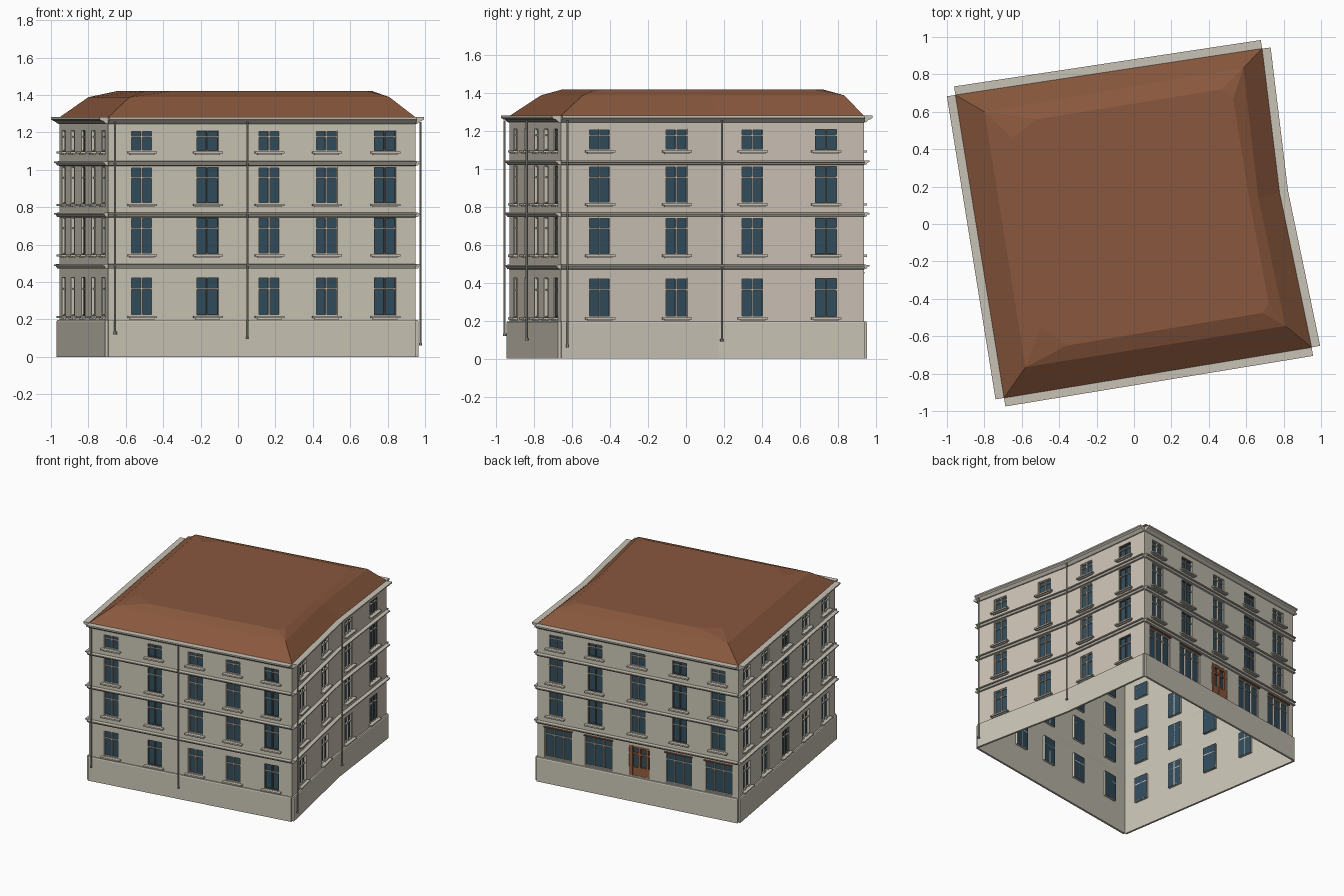
import bpy, bmesh, math
from mathutils import Vector

if "Cube" in bpy.data.objects:
    bpy.data.objects.remove(bpy.data.objects["Cube"])


def material(name, rgb):
    m = bpy.data.materials.new(name)
    m.diffuse_color = (*rgb, 1)
    m.use_nodes = True
    m.node_tree.nodes["Principled BSDF"].inputs["Base Color"].default_value = m.diffuse_color
    return m


PLASTER = material("cream plaster", (0.60, 0.565, 0.475))
WARM = material("warm plaster", (0.61, 0.545, 0.47))
TRIM = material("stone trim", (0.58, 0.54, 0.46))
GLASS = material("blue glass", (0.032, 0.075, 0.112))
TILE = material("brown roof", (0.25, 0.097, 0.047))
WOOD = material("orange wood", (0.30, 0.11, 0.05))
DARK = material("dark frame", (0.10, 0.10, 0.09))
PIPE = material("grey pipe", (0.42, 0.40, 0.35))

# Footprint corners, counter-clockwise from front left
A, B, C, D, E = [Vector(p) for p in
                 ((-0.695, -0.93), (0.95, -0.66), (0.778, 0.17), (0.685, 0.938), (-0.955, 0.69))]
FLOORS = [0, 0.485, 0.76, 1.035, 1.275]
ROWS = [(0.22, 0.425), (0.55, 0.745), (0.82, 1.015), (1.10, 1.21)]
RECESS = 0.018
SHOPS = [(0.104, 0.225), (0.305, 0.225), (0.507, 0.17), (0.703, 0.22), (0.901, 0.225)]


def finish(bm, name, mats, recalc=True):
    if recalc:
        bmesh.ops.recalc_face_normals(bm, faces=bm.faces)
    me = bpy.data.meshes.new(name)
    bm.to_mesh(me)
    bm.free()
    for m in mats:
        me.materials.append(m)
    ob = bpy.data.objects.new(name, me)
    bpy.context.collection.objects.link(ob)
    return ob


class Side:
    """A straight wall with coordinates u (along), d (outward) and z."""
    def __init__(self, name, p, q, cols, mat, pipes=(), dark_cols=(), shops=False):
        self.name, self.p, self.len = name, p, (q - p).length
        self.u = (q - p).normalized()
        self.n = Vector((self.u.y, -self.u.x))
        self.cols, self.mat, self.pipes = cols, mat, pipes
        self.dark, self.shops = dark_cols, shops

    def at(self, u, d, z):
        return (*(self.p + self.u * u + self.n * d), z)

    def openings(self, row):
        if self.shops and row == 0:
            return [(f * self.len - w / 2, f * self.len + w / 2, 0.205, 0.45) for f, w in SHOPS]
        z0, z1 = ROWS[row]
        return [(f * self.len - 0.059, f * self.len + 0.059, z0, z1) for f in self.cols]

    def box(self, bm, u0, u1, d0, d1, z0, z1, mi=0):
        v = [bm.verts.new(self.at(u, d, z)) for z in (z0, z1)
             for u, d in ((u0, d0), (u1, d0), (u1, d1), (u0, d1))]
        for f in ((0, 1, 2, 3), (4, 5, 6, 7), (0, 1, 5, 4), (1, 2, 6, 5), (2, 3, 7, 6), (3, 0, 4, 7)):
            bm.faces.new([v[i] for i in f]).material_index = mi


SIDES = [
    Side("front", A, B, (0.11, 0.323, 0.524, 0.71, 0.90), PLASTER,
         ((0.02, 0.12), (0.45, 0.095)), (1, 4)),
    Side("right_front", B, C, (0.247, 0.735), WARM, ((0.035, 0.06),)),
    Side("right_back", C, D, (0.235, 0.74), WARM, ((0.02, 0.09),), (1,)),
    Side("back", D, E, (0.09, 0.287, 0.5, 0.708, 0.90), PLASTER, (), (1, 3), True),
    Side("left", E, A, (0.09, 0.28, 0.49, 0.70, 0.90), PLASTER, (), (2,)),
]


def build_wall(s):
    """Wall sheet with recessed glazed openings."""
    bm = bmesh.new()

    def quad(pts, mi=0):
        bm.faces.new([bm.verts.new(s.at(*p)) for p in pts]).material_index = mi

    def flat(u0, u1, z0, z1, d=0, mi=0):
        quad([(u0, d, z0), (u1, d, z0), (u1, d, z1), (u0, d, z1)], mi)

    for row in range(4):
        lo, hi, u = FLOORS[row], FLOORS[row + 1], 0
        for u0, u1, z0, z1 in s.openings(row):
            flat(u, u0, lo, hi)
            flat(u0, u1, lo, z0)
            flat(u0, u1, z1, hi)
            flat(u0, u1, z0, z1, -RECESS, 1)
            ring = [(u0, z0), (u1, z0), (u1, z1), (u0, z1)]
            for (a, b), (c, e) in zip(ring, ring[1:] + ring[:1]):
                quad([(a, 0, b), (c, 0, e), (c, -RECESS, e), (a, -RECESS, b)])
            u = u1
        flat(u, s.len, lo, hi)
    finish(bm, s.name + "_wall", [s.mat, GLASS], False)


def build_windows(s):
    """Frames, glazing bars and sills."""
    fr, si = bmesh.new(), bmesh.new()
    back, front = -RECESS, -0.007
    for row in range(4):
        for i, (u0, u1, z0, z1) in enumerate(s.openings(row)):
            shop = s.shops and row == 0
            door = shop and i == 2
            mi = 2 if door else (1 if i in s.dark and not shop else 0)
            w, h, t = u1 - u0, z1 - z0, 0.005
            for a, b in ((u0, u0 + t), (u1 - t, u1)):
                s.box(fr, a, b, back, front, z0, z1, mi)
            for a, b in ((z0, z0 + t), (z1 - t, z1)):
                s.box(fr, u0, u1, back, front, a, b, mi)
            if door:
                # Panelled entrance door with side lights
                for k in (0.12, 0.5, 0.88):
                    s.box(fr, u0 + w * k - 0.01, u0 + w * k + 0.01, back, 0, z0, z1, 2)
                for z, t2 in ((z0, 0.07), (z0 + 0.17, 0.015), (z1 - 0.02, 0.02)):
                    s.box(fr, u0, u1, back, -0.004, z, z + t2, 2)
                continue
            bars = (0.33, 0.67) if shop else (0.5,)
            for k in bars:
                s.box(fr, u0 + w * k - 0.004, u0 + w * k + 0.004, back, front + 0.002, z0, z1, mi)
            zt = z0 + h * (0.76 if shop else 0.7)
            s.box(fr, u0, u1, back, front + 0.001, zt - 0.004, zt + 0.004, 0)
            if shop:
                s.box(fr, u0 - 0.005, u1 + 0.005, 0, 0.012, z1, z1 + 0.008, 2)
            else:
                s.box(si, u0 - 0.02, u1 + 0.02, 0, 0.026, z0 - 0.013, z0 - 0.002)
                s.box(si, u0 - 0.008, u1 + 0.008, 0, 0.013, z0 - 0.02, z0 - 0.013)
    finish(fr, s.name + "_window_frames", [TRIM, DARK, WOOD])
    finish(si, s.name + "_sills", [TRIM])


def moulding(name, profile, mat):
    """Sweep an (outward, z) profile along every wall run, square at the ends."""
    bm = bmesh.new()
    for run in ((A, B), (B, C, D), (D, E), (E, A)):
        normals = [Vector(((q - p).y, -(q - p).x)).normalized() for p, q in zip(run, run[1:])]
        loops = []
        for i, p in enumerate(run):
            n1, n2 = normals[max(i - 1, 0)], normals[min(i, len(normals) - 1)]
            n = (n1 + n2) / (1 + n1.dot(n2))
            loops.append([bm.verts.new((*(p + n * d), z)) for d, z in profile])
        k = len(profile)
        for a, b in zip(loops, loops[1:]):
            for j in range(k):
                bm.faces.new((a[j], b[j], b[(j + 1) % k], a[(j + 1) % k]))
        bm.faces.new(loops[0])
        bm.faces.new(loops[-1])
    finish(bm, name, [mat])


def build_pipes(s):
    bm = bmesh.new()
    for f, z0 in s.pipes:
        u, d, r = f * s.len, 0.032, 0.006

        def ring(z, rad):
            return [bm.verts.new(s.at(u + rad * math.cos(k * math.tau / 8),
                                      d + rad * math.sin(k * math.tau / 8), z)) for k in range(8)]
        # Straight pipe with a wider outlet at its foot
        loops = [ring(z0, r * 1.5), ring(z0 + 0.014, r * 1.5), ring(z0 + 0.014, r), ring(1.255, r)]
        for a, b in zip(loops, loops[1:]):
            for j in range(8):
                bm.faces.new((a[j], a[(j + 1) % 8], b[(j + 1) % 8], b[j]))
        bm.faces.new(loops[0])
        bm.faces.new(loops[-1])
    finish(bm, s.name + "_drainpipes", [PIPE])


for side in SIDES:
    build_wall(side)
    build_windows(side)
    if side.pipes:
        build_pipes(side)

# Plinth, storey bands and eaves cornice
moulding("plinth", [(0, 0), (0.016, 0), (0.016, 0.19), (0.012, 0.196), (0, 0.196)], PLASTER)
for i, z in enumerate(FLOORS[1:4]):
    moulding("storey_band_%d" % (i + 1),
             [(0, z - 0.014), (0.012, z - 0.012), (0.02, z), (0.03, z + 0.001), (0.03, z + 0.009), (0, z + 0.011)],
             TRIM)
moulding("cornice", [(0, 1.245), (0.012, 1.247), (0.026, 1.26), (0.034, 1.262), (0.046, 1.27),
                     (0.046, 1.281), (0, 1.281)], TRIM)

# Hipped roof: steep lower slope, shallow upper slope with cut corners, flat top
MID = [(-0.58, -0.765), (0.81, -0.545), (0.665, 0.135), (0.585, 0.835), (-0.80, 0.60)]
TOP = [[(-0.50, -0.55), (-0.36, -0.65)], [(0.69, -0.475), (0.72, -0.42)], [(0.62, 0.11)],
       [(0.53, 0.67), (0.47, 0.72)], [(-0.52, 0.56), (-0.65, 0.46)]]
bm = bmesh.new()
eave = [bm.verts.new((*p, 1.28)) for p in (A, B, C, D, E)]
mid = [bm.verts.new((*p, 1.388)) for p in MID]
top = [[bm.verts.new((*p, 1.42)) for p in grp] for grp in TOP]
for i in range(5):
    j = (i + 1) % 5
    bm.faces.new((eave[i], eave[j], mid[j], mid[i]))
    bm.faces.new((mid[i], mid[j], top[j][0], top[i][-1]))
    if len(top[i]) == 2:
        bm.faces.new((mid[i], top[i][1], top[i][0]))
bm.faces.new([v for grp in top for v in grp])
finish(bm, "roof", [TILE])
